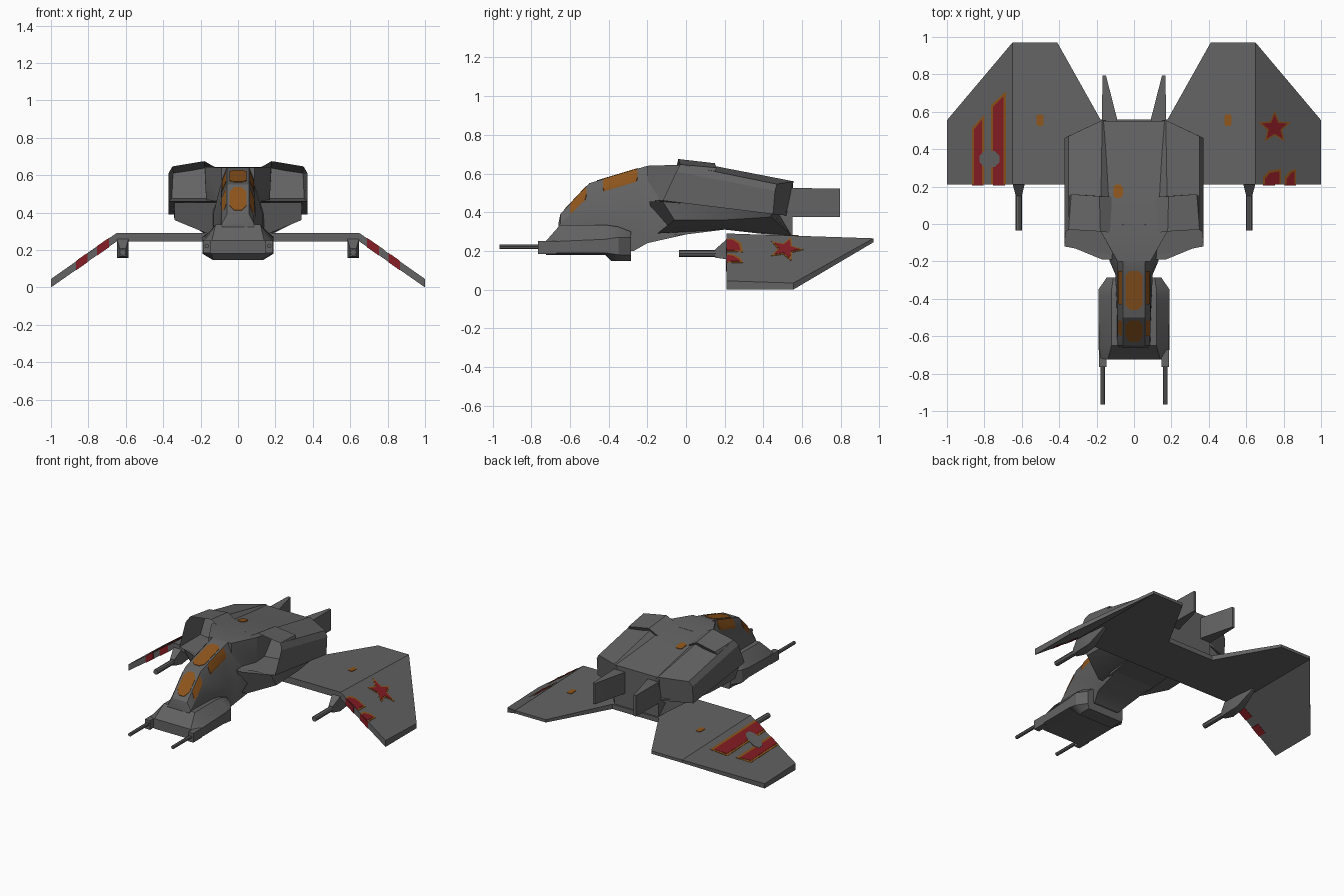
import bpy, bmesh, math
from mathutils import Matrix

if "Cube" in bpy.data.objects:
    bpy.data.objects.remove(bpy.data.objects["Cube"])


def material(name, rgb):
    m = bpy.data.materials.new(name)
    m.diffuse_color = (*rgb, 1)
    m.use_nodes = True
    m.node_tree.nodes["Principled BSDF"].inputs["Base Color"].default_value = m.diffuse_color
    return m


GREY = material("hull grey", (0.125, 0.125, 0.125))
RED = material("marking red", (0.24, 0.012, 0.018))
ORANGE = material("amber orange", (0.27, 0.09, 0.012))


def finish(name, bm, mat, mirror=False):
    if mirror:  # copy to the other side of x = 0
        geo = bmesh.ops.duplicate(bm, geom=bm.verts[:] + bm.edges[:] + bm.faces[:])["geom"]
        for v in geo:
            if isinstance(v, bmesh.types.BMVert):
                v.co.x = -v.co.x
        bmesh.ops.remove_doubles(bm, verts=bm.verts, dist=1e-5)
    bmesh.ops.recalc_face_normals(bm, faces=bm.faces)
    me = bpy.data.meshes.new(name)
    bm.to_mesh(me)
    bm.free()
    me.materials.append(mat)
    me.shade_smooth()
    me.set_sharp_from_angle(angle=math.radians(25))
    ob = bpy.data.objects.new(name, me)
    bpy.context.collection.objects.link(ob)
    return ob


def loft(name, rings, mirror=False, recess=None):
    """Skin closed rings of 3D points; recess hollows the first cap."""
    bm = bmesh.new()
    rows = [[bm.verts.new(p) for p in r] for r in rings]
    n = len(rows[0])
    for a, b in zip(rows, rows[1:]):
        for i in range(n):
            j = (i + 1) % n
            bm.faces.new((a[i], a[j], b[j], b[i]))
    cap = bm.faces.new(rows[0][::-1])
    bm.faces.new(rows[-1])
    if recess:
        bm.normal_update()
        bmesh.ops.inset_individual(bm, faces=[cap], thickness=recess[0])
        bmesh.ops.translate(bm, verts=cap.verts, vec=(0, recess[1], 0))
    return finish(name, bm, GREY, mirror)


def sym(half):
    """Full ring from the +x half of a cross-section."""
    return half + [(-x, y, z) for x, y, z in reversed(half)]


def at(y, pts):
    return sym([(x, y, z) for x, z in pts])


def box_ring(y, x0, x1, z0, z1):
    return [(x0, y, z0), (x1, y, z0), (x1, y, z1), (x0, y, z1)]


def solid(name, polys, top, bottom, mat, mirror=False):
    """Plan outlines given height by two surface functions."""
    bm = bmesh.new()
    for poly in polys:
        bm.faces.new([bm.verts.new((x, y, top(x, y))) for x, y in poly])
    bmesh.ops.remove_doubles(bm, verts=bm.verts, dist=1e-5)
    ext = bmesh.ops.extrude_face_region(bm, geom=bm.faces[:], use_keep_orig=True)["geom"]
    for v in ext:
        if isinstance(v, bmesh.types.BMVert):
            v.co.z = bottom(v.co.x, v.co.y)
    inner = [f for f in bm.faces if all(abs(v.co.x) < 1e-5 for v in f.verts)]
    bmesh.ops.delete(bm, geom=inner, context="FACES")
    return finish(name, bm, mat, mirror)


def plate(name, poly, surf, mat, h=0.003, mirror=False):
    return solid(name, [poly], lambda x, y: surf(x, y) + h,
                 lambda x, y: surf(x, y) - h, mat, mirror)


def barrel(name, x, z, r, y0, y1):
    bm = bmesh.new()
    m = Matrix.Translation((x, (y0 + y1) / 2, z)) @ Matrix.Rotation(math.pi / 2, 4, "X")
    bmesh.ops.create_cone(bm, cap_ends=True, segments=8, radius1=r, radius2=r,
                          depth=y1 - y0, matrix=m)
    finish(name, bm, GREY, True)


# Nose with chin
loft("nose", [
    at(-.725, [(.14, .25), (.185, .24), (.185, .19), (.14, .18)]),
    at(-.65, [(.12, .335), (.187, .25), (.19, .19), (.14, .18)]),
    at(-.42, [(.12, .335), (.19, .26), (.19, .19), (.135, .18)]),
    at(-.385, [(.12, .33), (.19, .265), (.19, .185), (.135, .147)]),
    at(-.35, [(.12, .325), (.19, .27), (.19, .18), (.135, .147)]),
    at(-.285, [(.11, .30), (.145, .27), (.145, .18), (.135, .147)])])

# Canopy and neck
loft("canopy_neck", [
    at(-.66, [(.06, .34), (.085, .33), (.09, .3), (.08, .2)]),
    at(-.65, [(.06, .39), (.086, .34), (.09, .3), (.08, .2)]),
    at(-.5, [(.06, .55), (.088, .48), (.09, .33), (.08, .2)]),
    at(-.27, [(.06, .619), (.088, .549), (.1, .35), (.1, .2)]),
    at(-.2, [(.06, .64), (.088, .57), (.13, .4), (.13, .24)]),
    at(0, [(.06, .64), (.088, .57), (.15, .42), (.15, .285)])])

# Central hull
loft("central_hull", [
    at(-.2, [(.088, .64), (.09, .46), (.09, .3)]),
    at(-.04, [(.178, .645), (.17, .46), (.16, .28)]),
    at(.2, [(.178, .607), (.17, .46), (.17, .31)]),
    at(.55, [(.178, .555), (.17, .45), (.17, .27)])])

# Belly under the intakes
loft("belly", [
    sym([(.17, -.19, .455), (.34, -.12, .455), (.34, -.06, .36), (.17, -.15, .29)]),
    at(.2, [(.17, .46), (.345, .43), (.33, .36), (.17, .31)]),
    sym([(.17, .54, .4), (.345, .44, .4), (.31, .44, .375), (.17, .545, .28)])])

# Intake nacelles
loft("intake_nacelle", [
    [(.1, -.05, .63), (.18, -.04, .675), (.35, -.03, .647), (.372, -.05, .61),
     (.372, -.12, .46), (.1, -.17, .46)],
    [(.1, .545, .5), (.17, .555, .56), (.35, .47, .545), (.372, .46, .51),
     (.372, .45, .39), (.1, .545, .38)]], mirror=True, recess=(.025, .2))

# Tail fins
loft("tail_fin", [box_ring(.42, .09, .172, .375, .525),
                  box_ring(.56, .09, .172, .375, .525),
                  box_ring(.795, .15, .168, .375, .522)], mirror=True)


# Drooped wings
def wing_top(x, y):
    return .29 - .025 * (y - .21) / .76 - .245 * max(0, abs(x) - .65) / .35


def wing_bottom(x, y):
    return .245 - .245 * max(0, abs(x) - .65) / .35


solid("wings", [
    [(0, .21), (.65, .21), (.65, .97), (.41, .97), (.18, .56), (0, .56)],
    [(.65, .21), (1, .21), (1, .555), (.65, .97)]], wing_top, wing_bottom, GREY, True)

# Guns and mounts
loft("nose_gun_mount", [box_ring(-.765, .148, .188, .185, .25),
                        box_ring(-.67, .148, .188, .185, .25)], mirror=True)
barrel("nose_gun", .167, .222, .012, -.965, -.75)
loft("wing_gun_pylon", [box_ring(.15, .6, .632, .165, .207),
                        box_ring(.21, .585, .648, .157, .26),
                        box_ring(.32, .59, .643, .165, .26),
                        box_ring(.45, .605, .628, .235, .26)], mirror=True)
barrel("wing_gun", .616, .187, .018, -.035, .17)


# Canopy windows
def canopy_top(x, y):
    return .55 + (y + .5) * (.16 / .15 if y < -.5 else .3)


def canopy_side(x, y):
    return canopy_top(x, y) - .07 * (x - .06) / .028


def octagon(x0, x1, y0, y1, c):
    return [(x0 + c, y0), (x1 - c, y0), (x1, y0 + c), (x1, y1 - c),
            (x1 - c, y1), (x0 + c, y1), (x0, y1 - c), (x0, y0 + c)]


for tag, y0, y1 in (("front", -.63, -.515), ("rear", -.46, -.25)):
    plate(tag + "_top_window", octagon(-.046, .046, y0, y1, .025), canopy_top, ORANGE)
    plate(tag + "_side_window", octagon(.063, .086, y0 + .03, y1, .006),
          canopy_side, ORANGE, .009, True)


# Wing stripes on the left, with a grey break
def stripe(x0, x1, ya, yb):
    return [(x0, .212), (x1, .212), (x1, yb), (x0, ya)]


for i, (x0, x1, ya, yb) in enumerate(((-.865, -.8, .515, .585), (-.765, -.685, .635, .71))):
    plate(f"stripe_border_{i}", stripe(x0, x1, ya, yb), wing_top, ORANGE, .002)
    plate(f"stripe_{i}", stripe(x0 + .01, x1 - .012, ya - .01, yb - .025), wing_top, RED, .0035)
plate("stripe_break", octagon(-.825, -.72, .305, .39, .025), wing_top, GREY, .0048)


# Star on the right wing
def star(r):
    return [(.752 + r * (.45 if i % 2 else 1) * math.sin(i * math.pi / 5),
             .515 + r * (.45 if i % 2 else 1) * math.cos(i * math.pi / 5)) for i in range(10)]


plate("star_border", star(.092), wing_top, ORANGE, .002)
plate("star", star(.072), wing_top, RED, .0035)

# Red patches on the right wing and round both leading edges
for i, (x0, x1) in enumerate(((.69, .785), (.805, .865))):
    plate(f"patch_border_{i}", [(x0, .212), (x1, .212), (x1, .295), (x0 + .03, .285), (x0, .25)],
          wing_top, ORANGE, .002)
    plate(f"patch_{i}", [(x0 + .01, .212), (x1 - .008, .212), (x1 - .008, .282),
                         (x0 + .035, .272), (x0 + .01, .24)], wing_top, RED, .0035)
    xe = min(x1, x0 + .065)
    solid(f"leading_edge_patch_{i}", [[(x0, .206), (xe, .206), (xe, .213), (x0, .213)]],
          wing_top, wing_bottom, RED, True)
    plate(f"underside_patch_{i}", [(x0, .212), (xe, .212), (xe, .27), (x0, .27)],
          wing_bottom, RED, .0025, True)

# Small amber panels
plate("wing_panel", octagon(.483, .52, .525, .585, .006), wing_top, ORANGE, .003, True)
plate("hull_panel", octagon(-.11, -.06, .14, .21, .012),
      lambda x, y: .645 - .158 * (y + .04), ORANGE, .004)
